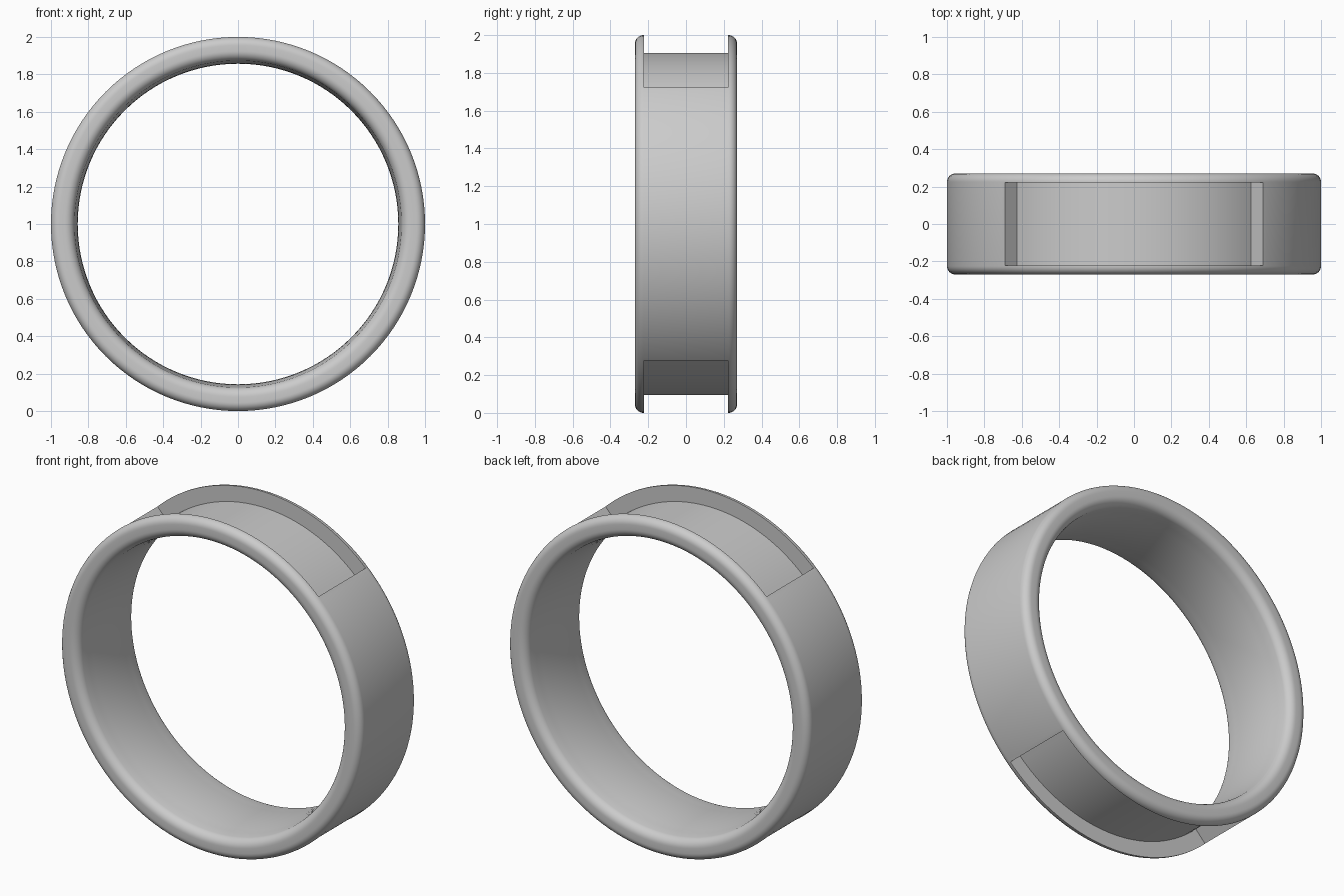
import bpy, bmesh
from math import sin, cos, pi, radians

if "Cube" in bpy.data.objects:
    bpy.data.objects.remove(bpy.data.objects["Cube"], do_unlink=True)

SEGMENTS = 128
HALF_WIDTH, OUTER, INNER = 0.27, 1.0, 0.857
FILLET = 0.045
SLOT_HALF, SLOT_FLOOR, SLOT_ANGLE = 0.223, 0.906, radians(43.7)

metal = bpy.data.materials.new("grey metal")
metal.use_nodes = True
metal.diffuse_color = (0.6, 0.6, 0.6, 1)
metal.node_tree.nodes["Principled BSDF"].inputs["Base Color"].default_value = (0.6, 0.6, 0.6, 1)


def sweep(name, profile, start, stop, steps, closed):
    """Sweep a closed (radius, y) profile around the y axis, angle measured from +z."""
    bm = bmesh.new()
    rings = []
    for i in range(steps if closed else steps + 1):
        a = start + (stop - start) * i / steps
        rings.append([bm.verts.new((r * sin(a), y, 1 + r * cos(a))) for r, y in profile])
    n = len(profile)
    for i in range(steps):
        a, b = rings[i], rings[(i + 1) % len(rings)]
        for j in range(n):
            k = (j + 1) % n
            bm.faces.new((a[j], a[k], b[k], b[j]))
    if not closed:
        bm.faces.new(rings[0])
        bm.faces.new(rings[-1])
    bmesh.ops.recalc_face_normals(bm, faces=bm.faces)
    mesh = bpy.data.meshes.new(name)
    bm.to_mesh(mesh)
    bm.free()
    mesh.materials.append(metal)
    obj = bpy.data.objects.new(name, mesh)
    bpy.context.collection.objects.link(obj)
    return obj


def arc(r, y, radius, a0, a1, steps=8):
    return [(r + radius * cos(a0 + (a1 - a0) * i / steps),
             y + radius * sin(a0 + (a1 - a0) * i / steps)) for i in range(steps + 1)]


# Band section: flat outside, rounded rims, gently domed inside
edge = HALF_WIDTH - FILLET
half = arc(OUTER - FILLET, edge, FILLET, 0, pi / 2)
half += arc(INNER + 0.068, HALF_WIDTH - 0.052, 0.052, pi / 2, pi * 0.94)
half += [(INNER + 0.015 * (y / 0.2) ** 2, y) for y in (0.18, 0.14, 0.1, 0.05)]
profile = half + [(INNER, 0)] + [(r, -y) for r, y in reversed(half)]
band = sweep("ring_band", profile, 0, 2 * pi, SEGMENTS, True)

# Recesses in the outside of the band, top and bottom
slot = [(SLOT_FLOOR, -SLOT_HALF), (SLOT_FLOOR, SLOT_HALF), (1.1, SLOT_HALF), (1.1, -SLOT_HALF)]
bpy.context.view_layer.objects.active = band
band.select_set(True)
for name, middle in (("top_recess_cutter", 0), ("bottom_recess_cutter", pi)):
    cutter = sweep(name, slot, middle - SLOT_ANGLE, middle + SLOT_ANGLE, 36, False)
    cutter.hide_render = True
    mod = band.modifiers.new(name, 'BOOLEAN')
    mod.operation = 'DIFFERENCE'
    mod.solver = 'EXACT'
    mod.object = cutter
    bpy.ops.object.modifier_apply(modifier=mod.name)
    bpy.data.objects.remove(cutter, do_unlink=True)

bpy.ops.object.select_all(action='DESELECT')
band.select_set(True)
bpy.ops.object.shade_smooth_by_angle(angle=radians(35))
